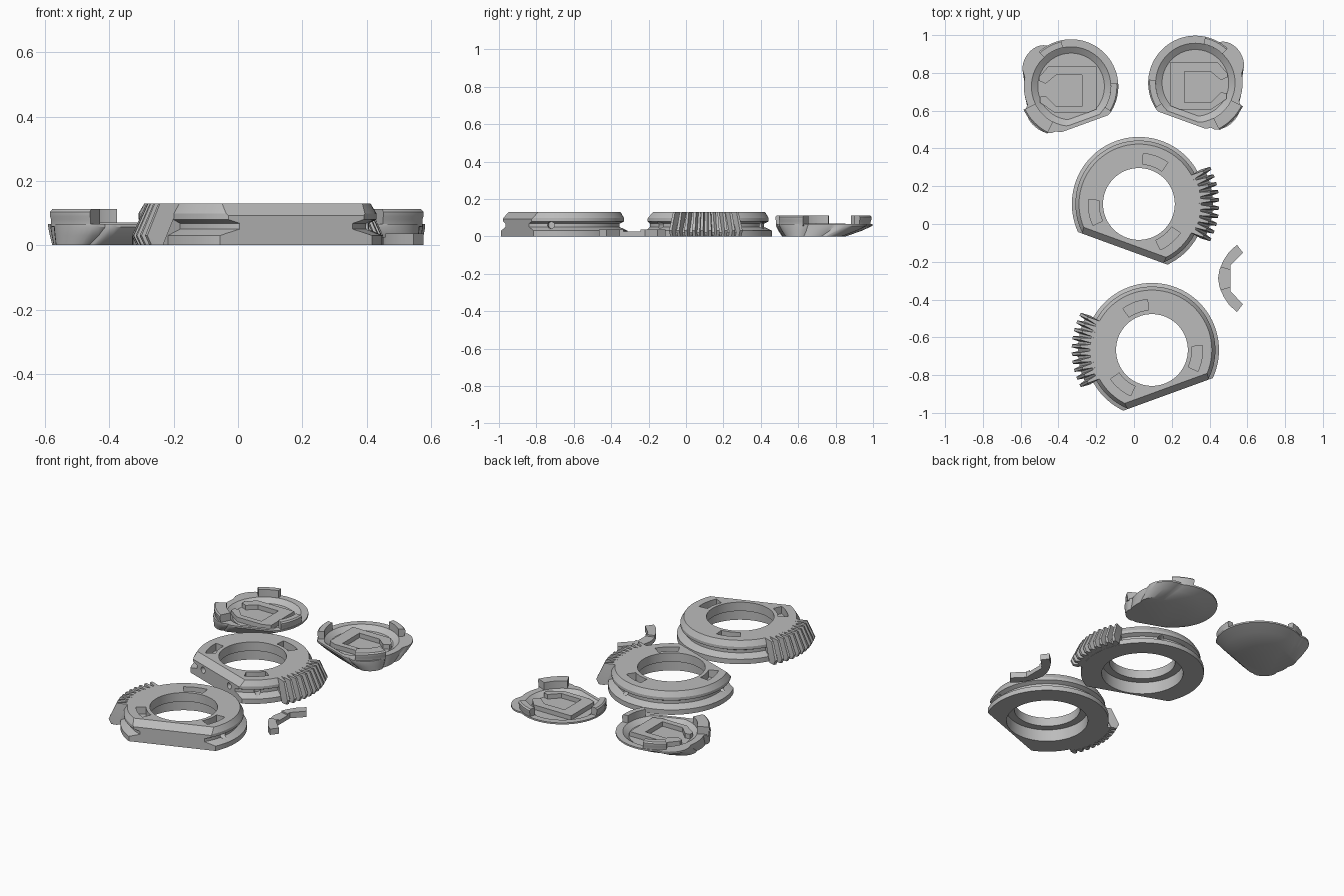
import bpy, bmesh, math
from math import sin, cos, radians, pi
from mathutils import Vector

if "Cube" in bpy.data.objects:
    bpy.data.objects.remove(bpy.data.objects["Cube"])

grey = bpy.data.materials.new("grey_plastic")
grey.diffuse_color = (0.5, 0.5, 0.5, 1)
grey.use_nodes = True
grey.node_tree.nodes["Principled BSDF"].inputs["Base Color"].default_value = grey.diffuse_color

FLAT = radians(250)                       # direction of the flat side
FLAT_N = Vector((cos(FLAT), sin(FLAT), 0))


def lathe(bm, profile, a0=0, a1=360, n=96):
    """Sweep a closed (radius, z) profile round the z axis, capped if partial."""
    full = a1 - a0 >= 360
    loops = []
    for i in range(n if full else n + 1):
        a = radians(a0 + (a1 - a0) * i / n)
        loops.append([bm.verts.new((r * cos(a), r * sin(a), z)) for r, z in profile])
    m = len(profile)
    for i in range(n):
        p, q = loops[i], loops[(i + 1) % len(loops)]
        for j in range(m):
            k = (j + 1) % m
            bm.faces.new((p[j], q[j], q[k], p[k]))
    if not full:
        bm.faces.new(loops[0])
        bm.faces.new(loops[-1][::-1])


def sector(bm, r0, r1, a0, a1, z0, z1, n=10):
    lathe(bm, [(r0, z0), (r1, z0), (r1, z1), (r0, z1)], a0, a1, n)


def prism(bm, pts, z0, z1):
    lo = [bm.verts.new((x, y, z0)) for x, y in pts]
    hi = [bm.verts.new((x, y, z1)) for x, y in pts]
    bm.faces.new(lo[::-1])
    bm.faces.new(hi)
    for i in range(len(pts)):
        k = (i + 1) % len(pts)
        bm.faces.new((lo[i], lo[k], hi[k], hi[i]))


def finish(bm, name, loc=(0, 0, 0), side=1):
    """Make an object; side -1 mirrors it in x."""
    for v in bm.verts:
        v.co.x *= side
    bmesh.ops.recalc_face_normals(bm, faces=bm.faces)
    me = bpy.data.meshes.new(name)
    bm.to_mesh(me)
    bm.free()
    me.materials.append(grey)
    ob = bpy.data.objects.new(name, me)
    ob.location = loc
    bpy.context.collection.objects.link(ob)
    smooth(me)
    return ob


def smooth(me):
    me.polygons.foreach_set("use_smooth", [True] * len(me.polygons))
    me.set_sharp_from_angle(angle=radians(28))


def slice_off(bm, point, normal):
    geom = bm.verts[:] + bm.edges[:] + bm.faces[:]
    bmesh.ops.bisect_plane(bm, geom=geom, plane_co=point, plane_no=normal, clear_outer=True)
    bmesh.ops.edgenet_fill(bm, edges=[e for e in bm.edges if e.is_boundary])


def cut(ob, cutter):
    mod = ob.modifiers.new("cut", 'BOOLEAN')
    mod.operation, mod.solver, mod.object = 'DIFFERENCE', 'EXACT', cutter
    cutter.hide_render = True
    dg = bpy.context.evaluated_depsgraph_get()
    me = bpy.data.meshes.new_from_object(ob.evaluated_get(dg))
    ob.modifiers.clear()
    ob.data = me
    smooth(me)
    bpy.data.objects.remove(cutter)


def rod(bm, centre, direction, radius, length):
    rot = direction.to_track_quat('Z', 'Y').to_matrix().to_4x4()
    rot.translation = centre
    bmesh.ops.create_cone(bm, cap_ends=True, segments=20, radius1=radius,
                          radius2=radius, depth=length, matrix=rot)


def ring(name, loc, side):
    # grooved ring with stepped bore and one chamfered flat side
    bm = bmesh.new()
    lathe(bm, [(.235, 0), (.355, 0), (.355, .03), (.312, .05), (.312, .068), (.336, .08),
               (.336, .098), (.317, .13), (.19, .13), (.19, .075), (.235, .075)])
    slice_off(bm, FLAT_N * .25, FLAT_N)
    slice_off(bm, FLAT_N * .25 + Vector((0, 0, .093)),
              (FLAT_N * .037 + Vector((0, 0, .034))).normalized())
    body = finish(bm, name + "_body", loc, side)
    # top pockets
    bm = bmesh.new()
    for a in (70, 190, 310):
        sector(bm, .212, .268, a - 15, a + 15, .085, .2)
    cut(body, finish(bm, "pocket_cutter", loc, side))
    # pin holes in the groove and in the flat side
    bm = bmesh.new()
    for a in (70, 190, 310):
        d = Vector((cos(radians(a)), sin(radians(a)), 0))
        rod(bm, d * .34 + Vector((0, 0, .06)), d, .019, .12)
    tangent = Vector((-FLAT_N.y, FLAT_N.x, 0))
    for s in (-.128, .128):
        rod(bm, FLAT_N * .26 + tangent * s + Vector((0, 0, .062)), FLAT_N, .019, .08)
    cut(body, finish(bm, "pin_cutter", loc, side))
    # bevel gear segment
    bm = bmesh.new()
    lathe(bm, [(.3, .001), (.385, .001), (.392, .02), (.328, .129), (.3, .129)], -28, 28, 16)
    for i in range(10):
        a = radians(-26.5 + 53 * i / 9)
        vs = []
        for r, z, w in ((.375, 0, .017), (.315, .13, .013), (.41, 0, .008),
                        (.425, .03, .008), (.38, .13, .006)):
            for s in (-w, w):
                vs.append(bm.verts.new((r * cos(a) - s * sin(a), r * sin(a) + s * cos(a), z)))
        bmesh.ops.convex_hull(bm, input=vs)
    finish(bm, name + "_gear_teeth", loc, side)


def cover(name, loc, side):
    # lopsided bowl: circle with two lobes and a flat side
    n = 96

    def bump(a, c, w):
        d = abs((a - c + 180) % 360 - 180) / w
        return cos(d * pi / 2) ** .5 if d < 1 else 0

    def outline(base, lobe, flat):
        pts = []
        for i in range(n):
            deg = 360 * i / n
            r = base + lobe * max(bump(deg, 36, 22), bump(deg, 313, 24))
            c = cos(radians(deg) - FLAT)
            if c > .1:
                r = min(r, flat / c)
            pts.append(Vector((r * cos(radians(deg)), r * sin(radians(deg)), 0)))
        return pts

    outer, inner = outline(.25, .037, .21), outline(.21, 0, .19)
    pivot = Vector((.27 * cos(radians(-35)), .27 * sin(radians(-35)), 0))
    layers = [([pivot + (p - pivot) * k for p in outer], z)
              for k, z in ((.65, 0), (.86, .03), (1, .056), (1, .066))]
    layers += [(inner, .066), ([p * .84 for p in inner], .042)]
    bm = bmesh.new()
    loops = [[bm.verts.new((p.x, p.y, z)) for p in pts] for pts, z in layers]
    for lo, hi in zip(loops, loops[1:]):
        for i in range(n):
            k = (i + 1) % n
            bm.faces.new((lo[i], lo[k], hi[k], hi[i]))
    bm.faces.new(loops[0][::-1])
    bm.faces.new(loops[-1])
    finish(bm, name + "_bowl", loc, side)
    # upright snap tabs on the rim
    bm = bmesh.new()
    for a0, a1, r1 in ((47, 78, .25), (176, 212, .25), (297, 334, .28)):
        lathe(bm, [(.21, .045), (r1 - .004, .058), (r1 - .004, .08), (r1, .09),
                   (r1, .104), (r1 - .008, .112), (.21, .112)], a0, a1, 12)
    finish(bm, name + "_snap_tabs", loc, side)
    # C-shaped holder on the floor
    bm = bmesh.new()
    prism(bm, [(.17, .05), (.12, .107), (-.135, .107), (-.135, -.12), (-.085, -.14),
               (.085, -.14), (.165, -.085), (.165, -.055), (.135, -.05), (.08, -.105),
               (-.058, -.105), (-.058, .06), (.08, .06), (.135, .015), (.17, .03)], .035, .07)
    finish(bm, name + "_holder", loc, side)


ring("rear_ring", (.026, .106, 0), 1)
ring("front_ring", (.095, -.667, 0), -1)
cover("right_cover", (.325, .747, 0), 1)
cover("left_cover", (-.333, .728, 0), -1)

# loose curved clip with thicker ends
bm = bmesh.new()
prism(bm, [(.475, -.19), (.453, -.24), (.445, -.288), (.453, -.335), (.475, -.385),
           (.51, -.355), (.51, -.22)], 0, .026)
for s in (1, -1):
    prism(bm, [(x, -.288 + s * y) for x, y in ((.545, .178), (.505, .142), (.475, .098),
                                              (.458, .06), (.51, .045), (.51, .068),
                                              (.577, .136))], 0, .036)
finish(bm, "spring_clip")
